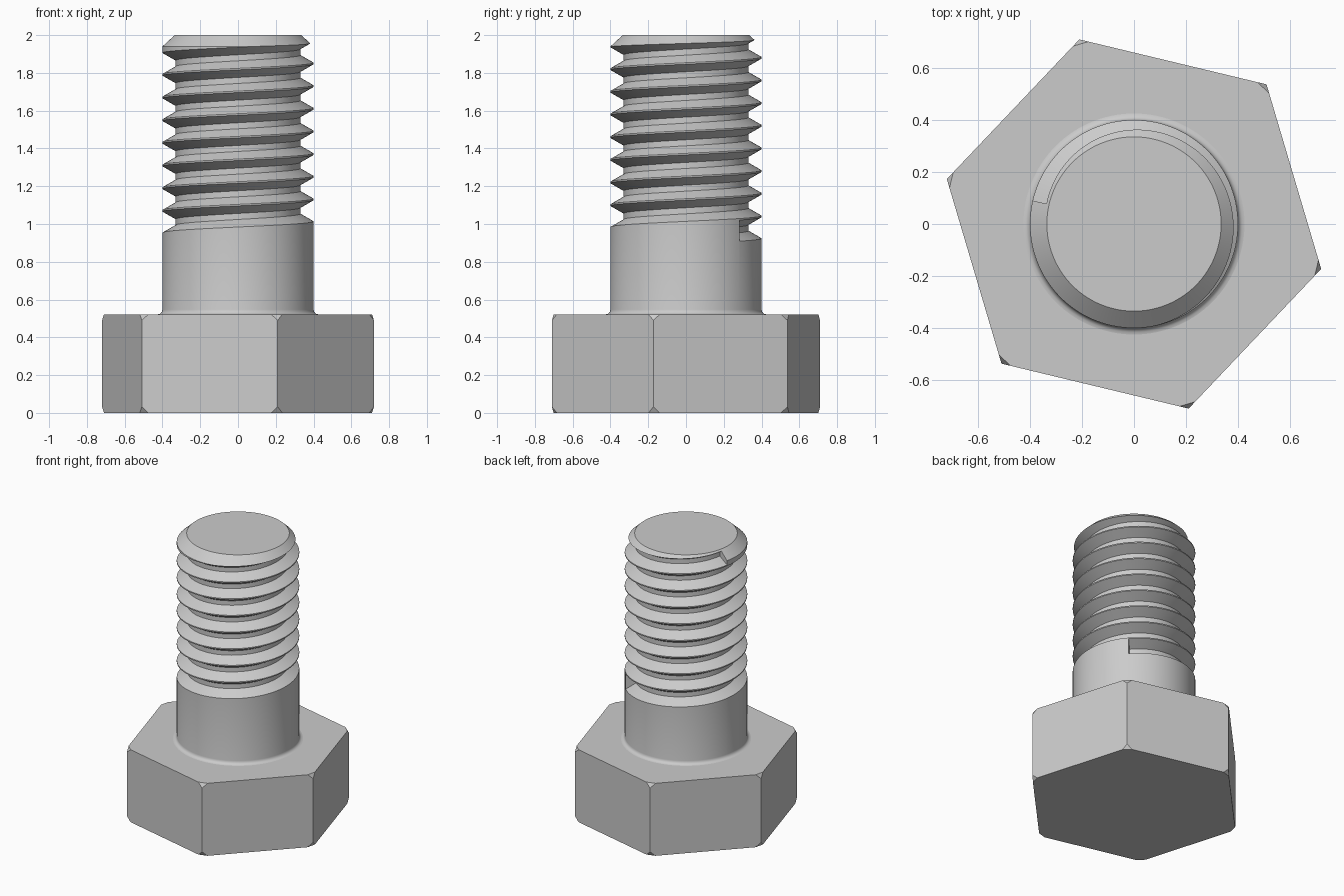
import bpy, bmesh, math
from mathutils import Vector

cube = bpy.data.objects.get("Cube")
if cube:
    bpy.data.objects.remove(cube, do_unlink=True)

steel = bpy.data.materials.new("light_grey_steel")
steel.use_nodes = True
steel.diffuse_color = (0.6, 0.6, 0.6, 1)
steel.node_tree.nodes["Principled BSDF"].inputs["Base Color"].default_value = (0.6, 0.6, 0.6, 1)

HEAD_H, HEAD_R, HEAD_TURN = 0.522, 0.74, math.radians(-13.5)
R, ROOT, TIP, TOP = 0.4, 0.33, 0.335, 2.0
PITCH, MOUTH, FLOOR = 0.12, 0.056, 0.016       # groove half widths at mouth and floor
CHAMFER_Z = 1.94
SLOPE = (R - TIP) / (TOP - CHAMFER_Z)
START, END, TURNS = 45, 167, 9                 # groove run-in and run-out angles
GROOVE_Z = 0.965


def finish(bm, name, angle):
    bmesh.ops.remove_doubles(bm, verts=bm.verts, dist=1e-5)
    bmesh.ops.recalc_face_normals(bm, faces=bm.faces)
    mesh = bpy.data.meshes.new(name)
    bm.to_mesh(mesh)
    bm.free()
    mesh.materials.append(steel)
    ob = bpy.data.objects.new(name, mesh)
    bpy.context.collection.objects.link(ob)
    bpy.ops.object.select_all(action="DESELECT")
    ob.select_set(True)
    bpy.context.view_layer.objects.active = ob
    bpy.ops.object.shade_smooth_by_angle(angle=math.radians(angle))


# Hexagonal head with its twelve corners clipped
bm = bmesh.new()
ring = [HEAD_TURN + math.radians(60 * i) for i in range(6)]
base = bm.faces.new([bm.verts.new((HEAD_R * math.cos(a), HEAD_R * math.sin(a), 0)) for a in ring])
side = bmesh.ops.extrude_face_region(bm, geom=[base])
bmesh.ops.translate(bm, vec=(0, 0, HEAD_H),
                    verts=[v for v in side["geom"] if isinstance(v, bmesh.types.BMVert)])
bmesh.ops.recalc_face_normals(bm, faces=bm.faces)
CUT_IN, CUT_DOWN = 0.018, 0.032
for a in ring:
    out = Vector((math.cos(a), math.sin(a), 0))
    for z, s in ((0, -1), (HEAD_H, 1)):
        point = out * (HEAD_R - CUT_IN) + Vector((0, 0, z))
        normal = (out * CUT_DOWN + Vector((0, 0, s * CUT_IN))).normalized()
        cut = bmesh.ops.bisect_plane(bm, geom=bm.verts[:] + bm.edges[:] + bm.faces[:],
                                     plane_co=point, plane_no=normal, clear_outer=True)
        rim = [e for e in cut["geom_cut"] if isinstance(e, bmesh.types.BMEdge)]
        bmesh.ops.holes_fill(bm, edges=rim, sides=0)
finish(bm, "hex_head", 20)


def groove(zc):
    """Four (r, z) points of a groove, trimmed by the tip chamfer."""
    zr = zc + FLOOR
    rise = (R - ROOT) / (MOUTH - FLOOR)
    high = (R, zc + MOUTH)
    if high[1] > CHAMFER_Z:
        z = (TIP + SLOPE * TOP - ROOT + rise * zr) / (rise + SLOPE)
        high = (ROOT + rise * (z - zr), z)
    return [(R, zc - MOUTH), (ROOT, zc - FLOOR), (ROOT, zr), high]


def column(angle, run_out):
    """Outline of the shank at one angle, from the head fillet to the tip."""
    f = 0.025
    pts = [(R + f - f * math.sin(t), HEAD_H + f - f * math.cos(t))
           for t in (math.pi / 8 * i for i in range(5))]
    for k in range(TURNS):
        if k < TURNS - 1 or not run_out:
            pts += groove(GROOVE_Z + PITCH * (k + (angle - START) / 360))
        else:
            pts += [max((R, CHAMFER_Z), pts[-1], key=lambda p: p[1])] * 4
    return pts + [(TIP, TOP), (0, TOP)]


# Threaded shank: one helical groove, square at both ends
bm = bmesh.new()
step = 3
angles = [(a, False) for a in range(START, END, step)] + [(END, False), (END, True)]
angles += [(a, True) for a in range(END + 1, START + 361, step)]
if angles[-1][0] != START + 360:
    angles.append((START + 360, True))
grid = []
for a, run_out in angles:
    c, s = math.cos(math.radians(a)), math.sin(math.radians(a))
    grid.append([bm.verts.new((r * c, r * s, z)) for r, z in column(a, run_out)])
for left, right in zip(grid, grid[1:]):
    for i in range(len(left) - 1):
        bm.faces.new((left[i], right[i], right[i + 1], left[i + 1]))
bm.faces.new(grid[0][5:9])                     # square wall where the groove begins
finish(bm, "threaded_shank", 25)
